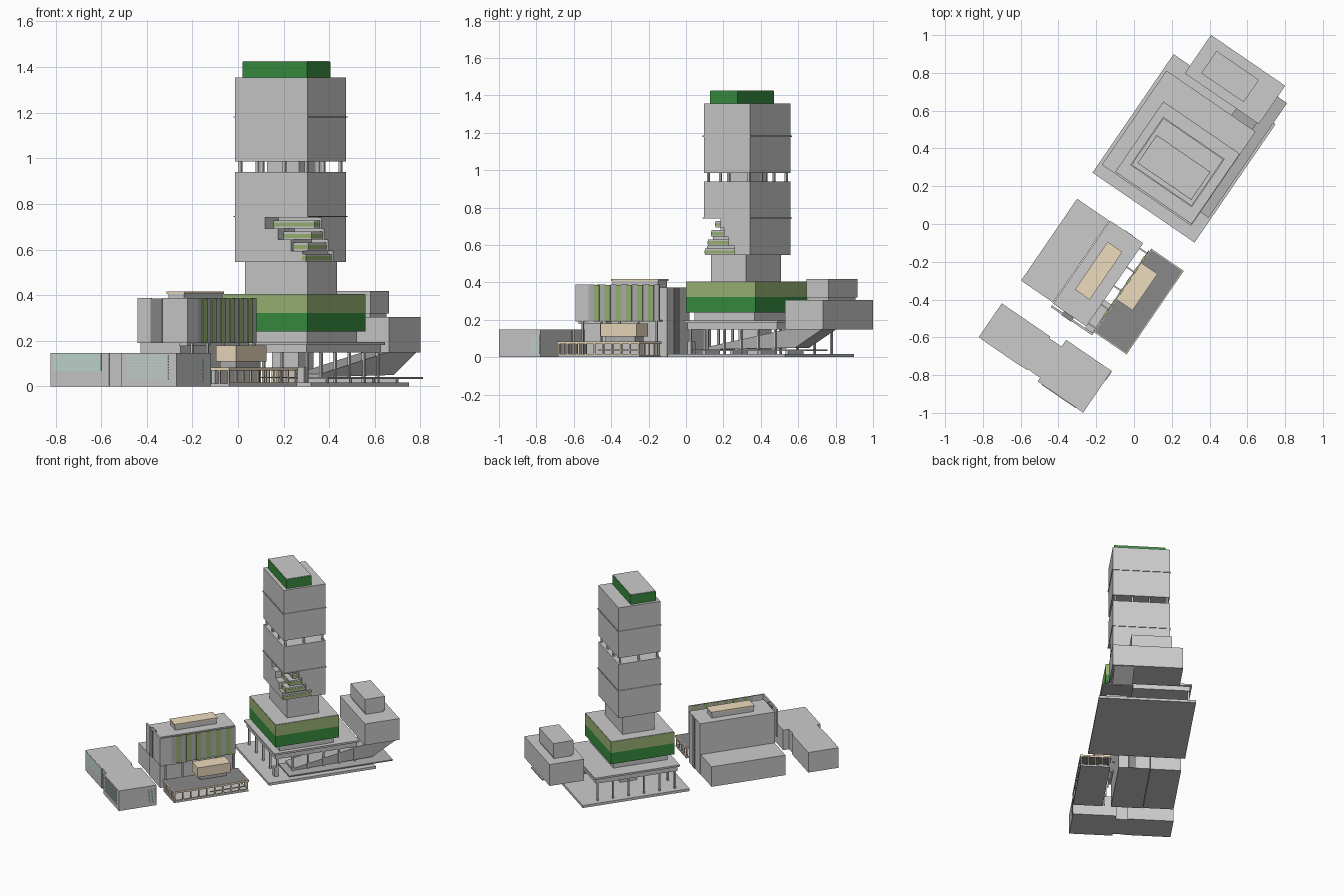
import bpy, math

ANGLE = math.radians(-34.4)   # the whole site is turned in plan


def material(name, r, g, b):
    m = bpy.data.materials.new(name)
    m.diffuse_color = (r, g, b, 1)
    return m


GREEN = material("deep_green", 0.04, 0.27, 0.05)
OLIVE = material("olive", 0.33, 0.46, 0.18)
TEAL = material("pale_teal", 0.55, 0.70, 0.65)
TAN = material("tan_timber", 0.85, 0.71, 0.51)
DARK = material("dark_grey", 0.25, 0.25, 0.25)
ROOF = material("roof_grey", 0.45, 0.45, 0.45)


def solid(name, verts, faces, mat=None):
    me = bpy.data.meshes.new(name)
    me.from_pydata(verts, [], faces)
    if mat:
        me.materials.append(mat)
    ob = bpy.data.objects.new(name, me)
    ob.rotation_euler.z = ANGLE
    bpy.context.collection.objects.link(ob)
    return ob


def prism_u(name, profile, u0, u1, mat=None):
    """Extrude a (v, z) profile along u."""
    n = len(profile)
    verts = [(u, v, z) for u in (u0, u1) for v, z in profile]
    faces = [tuple(range(n))[::-1], tuple(range(n, 2 * n))]
    faces += [(i, (i + 1) % n, n + (i + 1) % n, n + i) for i in range(n)]
    return solid(name, verts, faces, mat)


def box(name, u0, u1, v0, v1, z0, z1, mat=None):
    return prism_u(name, [(v0, z0), (v1, z0), (v1, z1), (v0, z1)], u0, u1, mat)


def post(name, u, v, z0, z1, r=0.006, mat=None):
    return box(name, u - r, u + r, v - r, v + r, z0, z1, mat)


def spread(a, b, n):
    return [a + (b - a) * i / (n - 1) for i in range(n)]


# --- Tower site: base slab, walkway, open ground floor ---
box("site_slab", -0.335, 0.32, 0.10, 0.86, 0, 0.018)
box("raised_walkway", 0.10, 0.307, 0.25, 0.986, 0.033, 0.041, ROOF)
for v in spread(0.30, 0.84, 4):
    box("walkway_support", 0.13, 0.27, v - 0.01, v + 0.01, 0.018, 0.033)
for v in spread(0.19, 0.74, 6):
    for u in (-0.295, 0.235):
        post("hall_column", u, v, 0.018, 0.15)
for u in spread(-0.295, 0.235, 5)[1:-1]:
    post("hall_column", u, 0.19, 0.018, 0.15)
box("entrance_block", 0.20, 0.235, 0.17, 0.20, 0.018, 0.085)
box("hall_core", -0.08, 0.06, 0.38, 0.50, 0.018, 0.15)

# --- Podium tiers ---
box("podium_deck", -0.305, 0.243, 0.175, 0.755, 0.148, 0.182)
box("podium_deck_edge", -0.317, 0.255, 0.163, 0.767, 0.182, 0.195)
box("podium_recess", -0.21, 0.224, 0.21, 0.596, 0.195, 0.24)
box("podium_lower_green", -0.238, 0.252, 0.172, 0.623, 0.24, 0.322, GREEN)
box("podium_upper_green", -0.238, 0.252, 0.172, 0.623, 0.322, 0.402, OLIVE)
box("podium_roof", -0.236, 0.250, 0.174, 0.621, 0.402, 0.405)

# --- Tower with stepped corner planters ---
box("tower_neck", -0.156, 0.176, 0.283, 0.51, 0.405, 0.545)
U0, U1, V0, V1 = -0.188, 0.197, 0.2515, 0.55
steps = [(0.17, 0.252, 0.45), (0.11, 0.27, 0.41), (0.04, 0.295, 0.38), (-0.03, 0.32, 0.36)]
for i, (cu, pv, cv) in enumerate(steps):
    z = 0.545 + i * 0.049
    box("tower_step_front", U0, cu, V0, V1, z, z + 0.049)
    box("tower_step_side", cu, U1, cv, V1, z, z + 0.049)
    box("step_terrace", cu, 0.188, pv, cv, z, z + 0.008)
    box("step_planter", cu, 0.190, pv - 0.002, cv, z + 0.008, z + 0.026, OLIVE)
    box("step_planter_rim", cu, 0.188, pv, cv, z + 0.026, z + 0.036)
box("tower_lower", U0, U1, V0, V1, 0.741, 0.94)
box("tower_upper", U0, U1, V0, V1, 0.985, 1.355)
for z in (0.742, 1.178):
    box("tower_band", U0 - 0.005, U1 + 0.005, V0 - 0.005, V1 + 0.005, z, z + 0.006)
box("sky_floor_core", -0.08, 0.09, 0.34, 0.47, 0.94, 0.985)
for u in spread(-0.17, 0.18, 4):
    for v in (0.268, 0.533):
        post("sky_floor_column", u, v, 0.94, 0.985)
for u in (-0.17, 0.18):
    post("sky_floor_column", u, 0.40, 0.94, 0.985)
box("tower_crown", -0.167, 0.178, 0.277, 0.456, 1.355, 1.422, GREEN)
box("tower_crown_roof", -0.165, 0.176, 0.279, 0.454, 1.422, 1.426)

# --- Raised hall behind the tower, with sloped underside ---
box("raised_hall", -0.229, 0.247, 0.81, 1.056, 0.148, 0.305)
box("raised_hall_top_base", -0.15, 0.108, 0.867, 0.996, 0.305, 0.32)
box("raised_hall_top", -0.157, 0.115, 0.86, 1.003, 0.32, 0.419)
prism_u("sloped_ramp", [(0.30, 0.041), (0.867, 0.05), (1.04, 0.148), (0.81, 0.148),
                        (0.30, 0.055)], 0.10, 0.235, ROOF)

# --- Middle building: low wing and tall block ---
box("low_wing", -0.324, -0.118, -0.585, -0.06, 0, 0.147)
box("tall_block", -0.115, 0.098, -0.59, -0.057, 0, 0.372)
box("back_slot", -0.02, 0.03, -0.058, -0.054, 0, 0.37, DARK)
box("front_slot", -0.045, 0.018, -0.615, -0.588, 0.19, 0.386, DARK)
box("front_screen_left", -0.115, -0.045, -0.612, -0.60, 0.19, 0.388)
box("front_screen_right", 0.018, 0.15, -0.612, -0.60, 0.19, 0.388)
box("roof_house", -0.057, 0.028, -0.458, -0.162, 0.372, 0.406)
box("roof_house_cap", -0.062, 0.033, -0.463, -0.157, 0.406, 0.417, TAN)

# Striped side screen
box("screen_solid_end", 0.142, 0.15, -0.60, -0.53, 0.19, 0.388)
n = 13
w = 0.458 / n
for i in range(n):
    v = -0.53 + i * w
    if i % 2:
        box("green_slat", 0.140, 0.152, v, v + w, 0.19, 0.386, OLIVE)
    else:
        box("grey_slat", 0.142, 0.148, v, v + w, 0.19, 0.388, ROOF)
for v in spread(-0.57, -0.09, 5):
    box("screen_bracket", 0.098, 0.142, v - 0.004, v + 0.004, 0.19, 0.20)
    post("screen_column", 0.146, v, 0, 0.19, 0.005)
box("link_floor", 0.098, 0.142, -0.60, -0.42, 0.178, 0.19)

# --- Terrace pavilion ---
box("pavilion_base", 0.155, 0.354, -0.588, -0.06, 0, 0.012)
box("pavilion_roof", 0.152, 0.354, -0.588, -0.06, 0.071, 0.082, DARK)
for a in ((0.149, 0.153, -0.592, -0.056), (0.353, 0.358, -0.592, -0.056),
          (0.149, 0.358, -0.592, -0.587), (0.149, 0.358, -0.061, -0.056)):
    box("roof_trim", *a, 0.070, 0.083, TAN)
for v in spread(-0.582, -0.066, 10):
    post("pavilion_post", 0.349, v, 0.012, 0.071, 0.004, TAN)
for u in spread(0.16, 0.349, 5):
    for v in (-0.583, -0.065):
        post("pavilion_post", u, v, 0.012, 0.071, 0.004, TAN)
box("pavilion_rail", 0.346, 0.352, -0.33, -0.062, 0.036, 0.042, TAN)
box("pavilion_sill", 0.345, 0.353, -0.586, -0.062, 0.012, 0.017, TAN)
box("pavilion_core", 0.165, 0.22, -0.50, -0.15, 0.012, 0.071)
box("timber_box_base", 0.152, 0.235, -0.36, -0.17, 0.082, 0.11, ROOF)
box("timber_box", 0.144, 0.252, -0.382, -0.148, 0.11, 0.18, TAN)

# --- Near building: two halves and a recessed link ---
box("near_left_wing", -0.34, -0.03, -0.958, -0.742, 0, 0.147)
box("near_link", -0.03, 0.05, -0.952, -0.752, 0, 0.147)
box("near_right_wing", 0.05, 0.342, -0.976, -0.709, 0, 0.147)
box("left_glazing", -0.325, -0.07, -0.960, -0.957, 0.067, 0.146, TEAL)
for z in spread(0.03, 0.13, 9):
    box("glass_louvre", 0.08, 0.298, -0.979, -0.975, z, z + 0.006, TEAL)
for z in spread(0.02, 0.11, 7):
    box("end_louvre", 0.341, 0.345, -0.77, -0.712, z, z + 0.009, TEAL)
